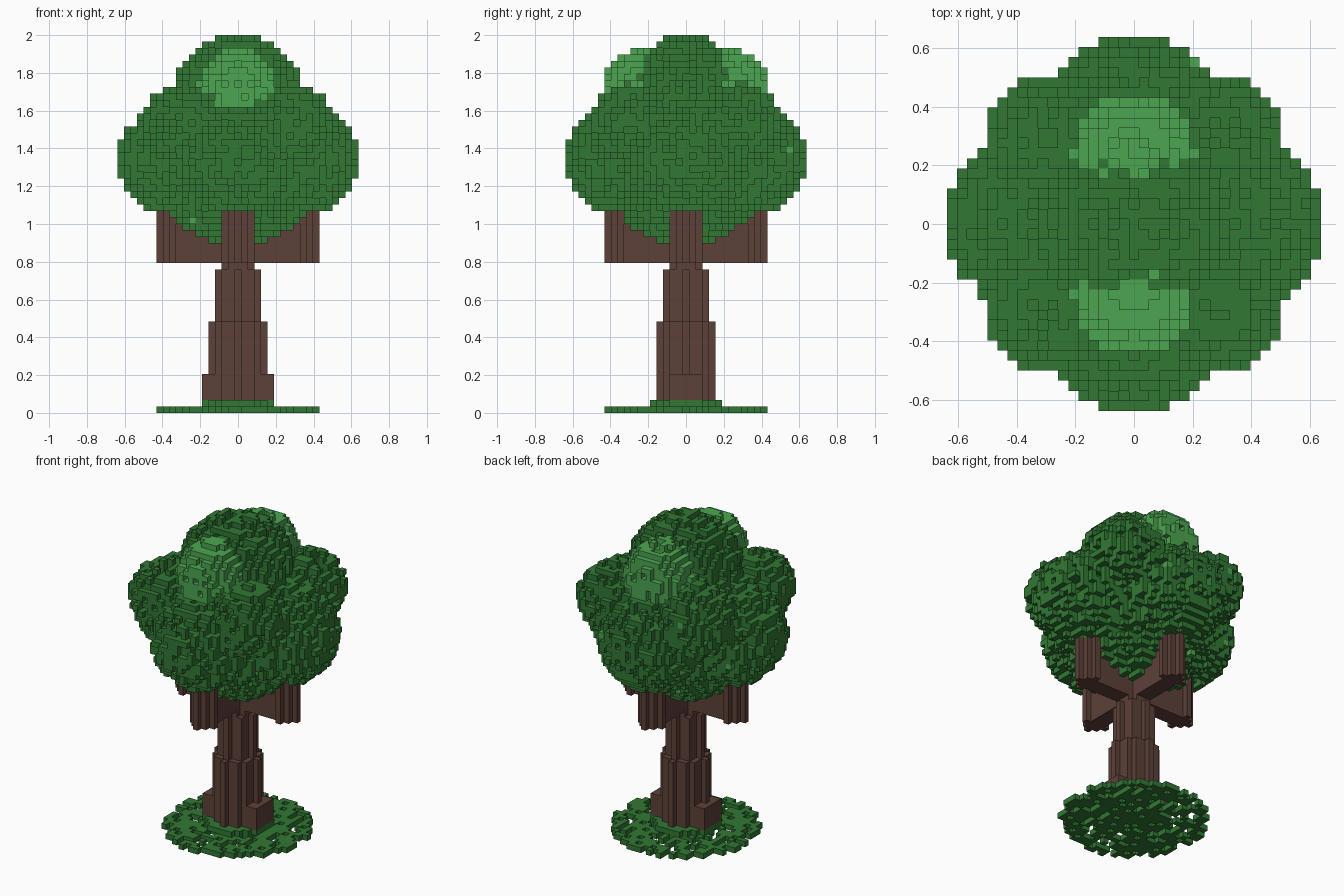
import bpy
import math
import random

random.seed(7)
V = 1 / 29          # edge length of one block

default = bpy.data.objects.get("Cube")
if default:
    bpy.data.objects.remove(default, do_unlink=True)


def material(name, rgb):
    linear = [((c / 255 + 0.055) / 1.055) ** 2.4 for c in rgb] + [1.0]
    mat = bpy.data.materials.new(name)
    mat.diffuse_color = linear
    mat.use_nodes = True
    mat.node_tree.nodes["Principled BSDF"].inputs["Base Color"].default_value = linear
    return mat


BARK = material("bark brown", (93, 65, 57))
LEAF = material("leaf green", (49, 120, 51))
LIGHT = material("light leaf green", (76, 166, 81))


# Block sets: cells are (x, y, layer) indices
def ellipsoid(cx, cy, cz, rx, ry, rz):
    cells = set()
    for x in range(math.floor(cx - rx), math.ceil(cx + rx) + 1):
        for y in range(math.floor(cy - ry), math.ceil(cy + ry) + 1):
            for z in range(math.floor(cz - rz), math.ceil(cz + rz) + 1):
                d = ((x - cx) / rx) ** 2 + ((y - cy) / ry) ** 2 + ((z + 0.5 - cz) / rz) ** 2
                if d <= 1:
                    cells.add((x, y, z))
    return cells


def ball(cx, cy, cz, r):
    return ellipsoid(cx, cy, cz, r, r, r)


def disc(radius, z0, z1, cx=0):
    n = math.ceil(radius)
    return {(x + cx, y, z) for x in range(-n, n + 1) for y in range(-n, n + 1)
            for z in range(z0, z1) if x * x + y * y <= radius * radius}


def box(x0, x1, y0, y1, z0, z1):
    return {(x, y, z) for x in range(x0, x1 + 1)
            for y in range(y0, y1 + 1) for z in range(z0, z1)}


def thin_out(cells, keep):
    return {c for c in sorted(cells) if random.random() < keep}


# Corner order of a face pointing along each direction
SIDES = {
    (1, 0, 0): ((1, 0, 0), (1, 1, 0), (1, 1, 1), (1, 0, 1)),
    (-1, 0, 0): ((0, 0, 0), (0, 0, 1), (0, 1, 1), (0, 1, 0)),
    (0, 1, 0): ((0, 1, 0), (0, 1, 1), (1, 1, 1), (1, 1, 0)),
    (0, -1, 0): ((0, 0, 0), (1, 0, 0), (1, 0, 1), (0, 0, 1)),
    (0, 0, 1): ((0, 0, 1), (1, 0, 1), (1, 1, 1), (0, 1, 1)),
    (0, 0, -1): ((0, 0, 0), (0, 1, 0), (1, 1, 0), (1, 0, 0)),
}


def build(name, cells, mat, hidden_by):
    """Skin a block set with only its exposed faces."""
    index, verts, faces = {}, [], []
    for x, y, z in sorted(cells):
        for (dx, dy, dz), corners in SIDES.items():
            if (x + dx, y + dy, z + dz) in hidden_by:
                continue
            face = []
            for a, b, c in corners:
                key = (x + a, y + b, z + c)
                if key not in index:
                    index[key] = len(verts)
                    verts.append(((key[0] - 0.5) * V, (key[1] - 0.5) * V, key[2] * V))
                face.append(index[key])
            faces.append(face)
    mesh = bpy.data.meshes.new(name)
    mesh.from_pydata(verts, [], faces)
    mesh.materials.append(mat)
    obj = bpy.data.objects.new(name, mesh)
    bpy.context.collection.objects.link(obj)


# Trunk in three narrowing tiers
trunk = disc(4, 1, 14) | disc(3, 14, 22) | disc(2.3, 22, 31)
wood = set(trunk)

# Roots to either side, and four thin branches in a cross, each ending in a post
AROUND = {"left": (1, 0), "back": (0, 1), "right": (-1, 0), "front": (0, -1)}
parts = {"left_root": box(3, 5, -2, 2, 2, 6), "right_root": box(-5, -3, -2, 2, 2, 6)}
branch = box(2, 9, -1, 1, 23, 31) | disc(2.1, 23, 31, cx=10)
for name, (c, s) in AROUND.items():
    parts[name + "_branch"] = {(x * c - y * s, x * s + y * c, z) for x, y, z in branch}
for name, cells in parts.items():
    cells -= wood
    wood |= cells

# Crown: a core, a cap, four side lobes and four smaller, higher corner lobes
crown = ball(0, 0, 39, 13.5) | ellipsoid(0, 0, 49.8, 9.6, 8, 8.35)
for c, s in AROUND.values():
    crown |= ball(10 * c, 10 * s, 39, 8.65)
    crown |= ball(8.5 * (c - s), 8.5 * (c + s), 44.3, 6.25)
dark = thin_out(crown, 0.69) - wood

# A few stray pale leaves
stray = thin_out(dark, 0.0015)
dark -= stray

# Pale tufts high on the front and back, showing through the gaps
tufts = {name: thin_out(ball(0, y, 49.8, 6.05), 0.85) - dark - stray
         for name, y in (("front_tuft", -6.9), ("back_tuft", 6.9))}
pale = set().union(*tufts.values())

# Scattered leaves on the ground, with a low ring around the trunk
litter = thin_out(disc(12.4, 0, 1) - disc(5, 0, 1), 0.62) | thin_out(disc(5, 0, 1), 0.88)
ring = disc(5.4, 1, 2) - wood

everything = wood | dark | pale | stray | litter | ring
build("trunk", trunk, BARK, everything)
for name, cells in parts.items():
    build(name, cells, BARK, everything)
build("crown", dark, LEAF, everything)
for name, cells in tufts.items():
    build(name, cells, LIGHT, everything)
build("stray_leaves", stray, LIGHT, everything)
build("ground_leaves", litter, LEAF, everything)
build("base_leaves", ring, LEAF, everything)
